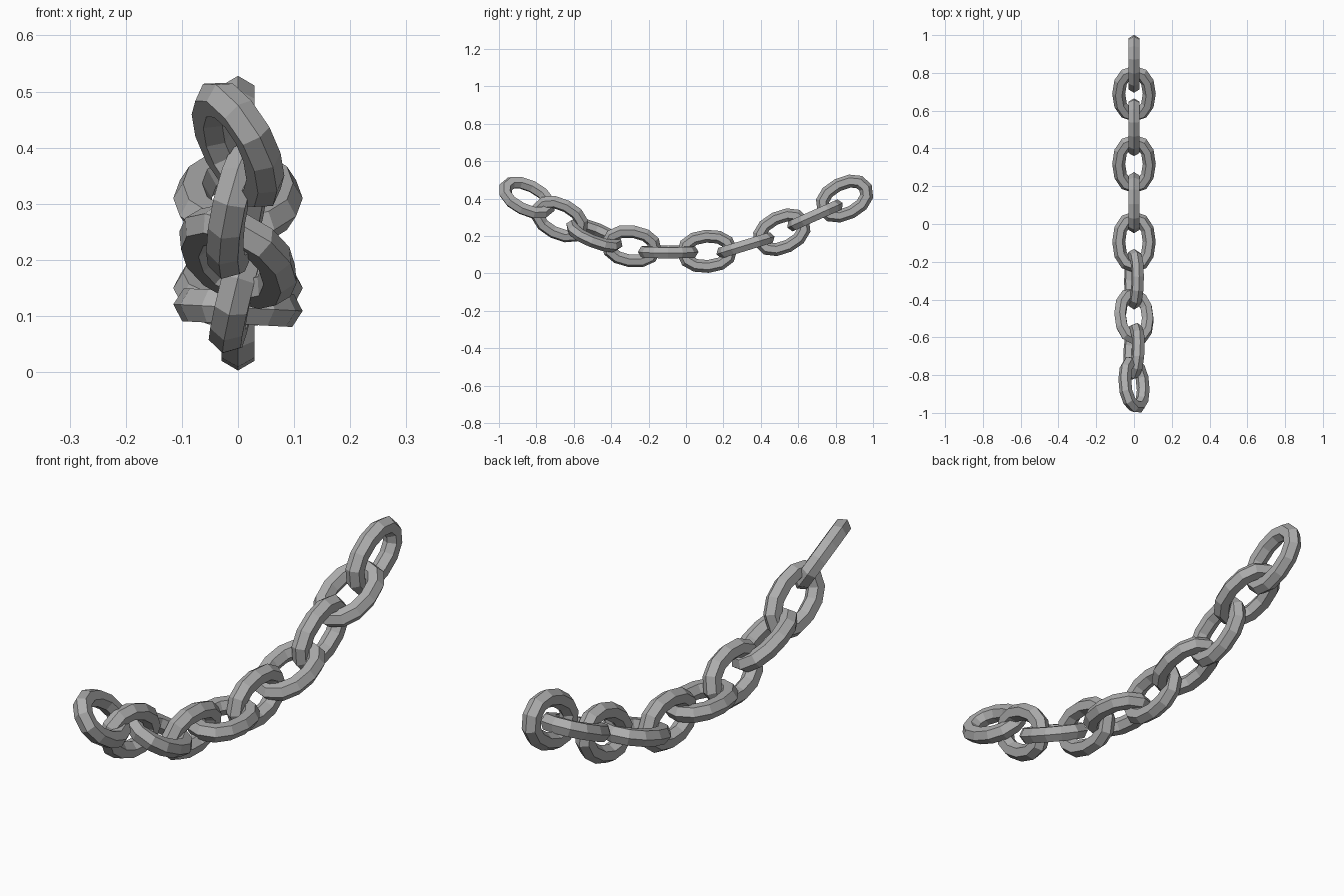
import bpy, bmesh, math
from mathutils import Vector, Matrix

cube = bpy.data.objects.get("Cube")
if cube:
    bpy.data.objects.remove(cube, do_unlink=True)

# Plain steel grey
steel = bpy.data.materials.new("steel_grey")
steel.use_nodes = True
GREY = (0.42, 0.42, 0.42, 1)
steel.diffuse_color = GREY
steel.node_tree.nodes["Principled BSDF"].inputs["Base Color"].default_value = GREY

HALF_LENGTH, HALF_WIDTH, BAR = 0.126, 0.081, 0.034
SEGMENTS, SIDES = 12, 6


def oval_point(i):
    """Point on a slightly squared oval, in the link's own plane."""
    a = math.tau * i / SEGMENTS
    def bulge(v):
        return math.copysign(abs(v) ** 0.92, v) if abs(v) > 1e-6 else 0
    return Vector((HALF_LENGTH * bulge(math.cos(a)), HALF_WIDTH * bulge(math.sin(a)), 0))


def make_link_mesh():
    """Low-poly oval ring with a hexagonal bar, an edge pointing outward."""
    bm = bmesh.new()
    rings = []
    for i in range(SEGMENTS):
        p = oval_point(i)
        before = (p - oval_point(i - 1)).normalized()
        after = (oval_point(i + 1) - p).normalized()
        along = (before + after).normalized()
        out = Vector((along.y, -along.x, 0)) / along.dot(after)
        ring = []
        for k in range(SIDES):
            b = math.tau * k / SIDES
            offset = out * math.cos(b) + Vector((0, 0, math.sin(b)))
            ring.append(bm.verts.new(p + offset * BAR))
        rings.append(ring)
    for i in range(SEGMENTS):
        r, s = rings[i], rings[(i + 1) % SEGMENTS]
        for k in range(SIDES):
            j = (k + 1) % SIDES
            bm.faces.new((r[k], s[k], s[j], r[j]))
    bmesh.ops.recalc_face_normals(bm, faces=bm.faces)
    mesh = bpy.data.meshes.new("chain_link")
    bm.to_mesh(mesh)
    bm.free()
    mesh.materials.append(steel)
    return mesh


def place_link(number, mesh, y, z, tilt, roll):
    """Tilt lifts the back end; roll turns the link about its long axis."""
    t, r = math.radians(tilt), math.radians(roll)
    length = Vector((0, math.cos(t), math.sin(t)))
    up = Vector((0, -math.sin(t), math.cos(t)))
    width = Vector((1, 0, 0)) * math.cos(r) + up * math.sin(r)
    turn = Matrix((length, width, length.cross(width))).transposed().to_4x4()
    link = bpy.data.objects.new(f"chain_link_{number}", mesh)
    link.matrix_world = Matrix.Translation((0, y, z)) @ turn
    bpy.context.collection.objects.link(link)


# Links from back to front: y, z, tilt, roll
LINKS = [
    (0.848, 0.40, 27, 90),
    (0.69, 0.31, 24, 0),
    (0.512, 0.22, 26, 90),
    (0.318, 0.15, 17, 0),
    (0.113, 0.118, 4, 90),
    (-0.095, 0.115, 0, -3),
    (-0.292, 0.145, -8, 76),
    (-0.49, 0.205, -22, -25),
    (-0.675, 0.29, -27, 73),
    (-0.85, 0.405, -26, -53),
]
link_mesh = make_link_mesh()
for n, spec in enumerate(LINKS, 1):
    place_link(n, link_mesh, *spec)
